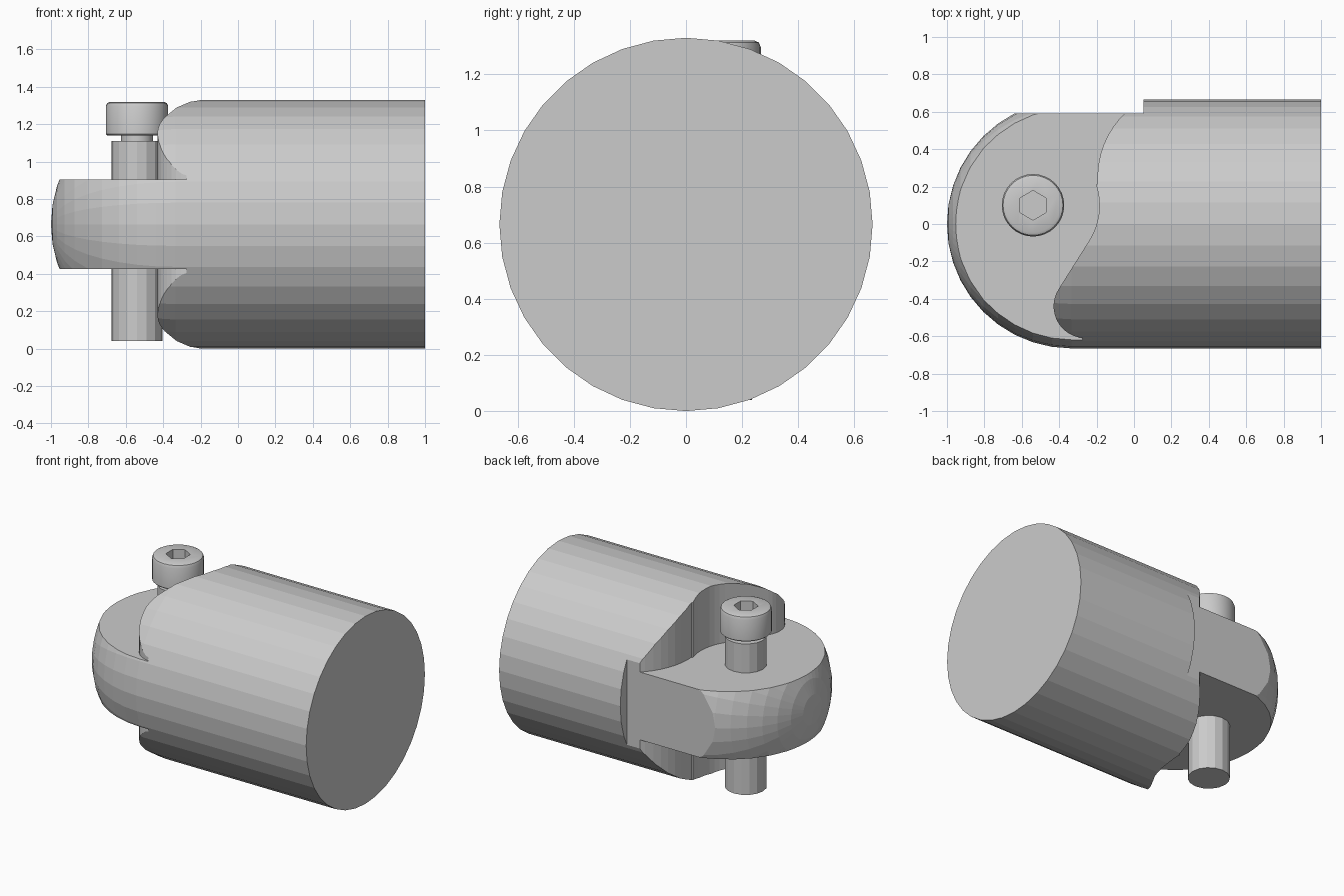
import bpy, bmesh
from math import sin, cos, pi, radians, sqrt
from mathutils import Vector

if "Cube" in bpy.data.objects:
    bpy.data.objects.remove(bpy.data.objects["Cube"])

R, CX, CZ = 0.665, -0.335, 0.665      # body radius, nose centre, axis height
PIN = (-0.54, 0.10)                   # pin position in plan
HALF = 0.24                           # half thickness of the tongue


def finish(name, bm):
    bmesh.ops.recalc_face_normals(bm, faces=bm.faces[:])
    mesh = bpy.data.meshes.new(name)
    bm.to_mesh(mesh)
    bm.free()
    ob = bpy.data.objects.new(name, mesh)
    bpy.context.collection.objects.link(ob)
    return ob


def lathe(name, profile, sides, place):
    """Revolve (radius, along) points; place(r, along, angle) gives the position."""
    bm = bmesh.new()
    rings = []
    for r, t in profile:
        n = 1 if r < 1e-6 else sides
        rings.append([bm.verts.new(place(r, t, 2 * pi * i / sides)) for i in range(n)])
    for a, b in zip(rings, rings[1:]):
        for i in range(sides):
            j = (i + 1) % sides
            f = [a[i % len(a)], a[j % len(a)], b[j % len(b)], b[i % len(b)]]
            bm.faces.new(list(dict.fromkeys(f)))
    for ring in (rings[0], rings[-1]):
        if len(ring) > 1:
            bm.faces.new(ring)
    return finish(name, bm)


def prism(name, outline, z0, z1):
    bm = bmesh.new()
    face = bm.faces.new([bm.verts.new((x, y, z0)) for x, y in outline])
    geo = bmesh.ops.extrude_face_region(bm, geom=[face])["geom"]
    bmesh.ops.translate(bm, vec=Vector((0, 0, z1 - z0)),
                        verts=[g for g in geo if isinstance(g, bmesh.types.BMVert)])
    return finish(name, bm)


def cut(target, cutter):
    mod = target.modifiers.new("cut", 'BOOLEAN')
    mod.operation, mod.solver, mod.object = 'DIFFERENCE', 'EXACT', cutter
    bpy.context.view_layer.objects.active = target
    bpy.ops.object.modifier_apply(modifier=mod.name)
    bpy.data.objects.remove(cutter)


def arc(cx, cy, r, a0, a1, n):
    return [(cx + r * cos(radians(a0 + (a1 - a0) * i / n)),
             cy + r * sin(radians(a0 + (a1 - a0) * i / n))) for i in range(n + 1)]


# Body: round bar along x with a spherical nose
nose = [(R * sin(pi / 2 * i / 10), CX - R * cos(pi / 2 * i / 10)) for i in range(11)]
body = lathe("knuckle_body", nose + [(R, 1.0)], 36,
             lambda r, t, a: (t, r * cos(a), CZ + r * sin(a)))

# Clearance above and below the tongue, following the pin and the cheek edge
outline = ([(-1.3, 0.9), (0.04, 0.9), (0.04, 0.68)]
           + arc(0.28, 0.25, 0.475, 132, 184, 8)
           + arc(PIN[0], PIN[1], 0.355, 18, -33, 8)
           + arc(-0.26, -0.44, 0.17, 147, 265, 12)
           + [(-0.26, -0.9), (-1.3, -0.9)])
cut(body, prism("clearance_top", outline, CZ + HALF, 1.6))
cut(body, prism("clearance_bottom", outline, -0.3, CZ - HALF))

# Flat on the back side of the tongue
cut(body, prism("back_flat", [(-1.3, 0.59), (0.05, 0.59), (0.05, 0.9), (-1.3, 0.9)], -0.3, 1.6))


def upright(r, t, a):
    return (PIN[0] + r * cos(a), PIN[1] + r * sin(a), t)


# Pivot pin through the tongue
lathe("pivot_pin", [(0.135, 0.04), (0.135, 1.11)], 16, upright)

# Cap screw with neck, eased head edges and hex socket
screw = lathe("cap_screw", [(0.085, 1.09), (0.085, 1.14), (0.16, 1.14), (0.167, 1.147),
                            (0.167, 1.295), (0.16, 1.313), (0.145, 1.32)], 32, upright)
cut(screw, prism("hex_socket", arc(PIN[0], PIN[1], 0.079, 30, 330, 5), 1.23, 1.5))

# Smooth the fine head only; body and pin keep their facets
bpy.ops.object.select_all(action='DESELECT')
screw.select_set(True)
bpy.context.view_layer.objects.active = screw
bpy.ops.object.shade_smooth_by_angle(angle=radians(30))
